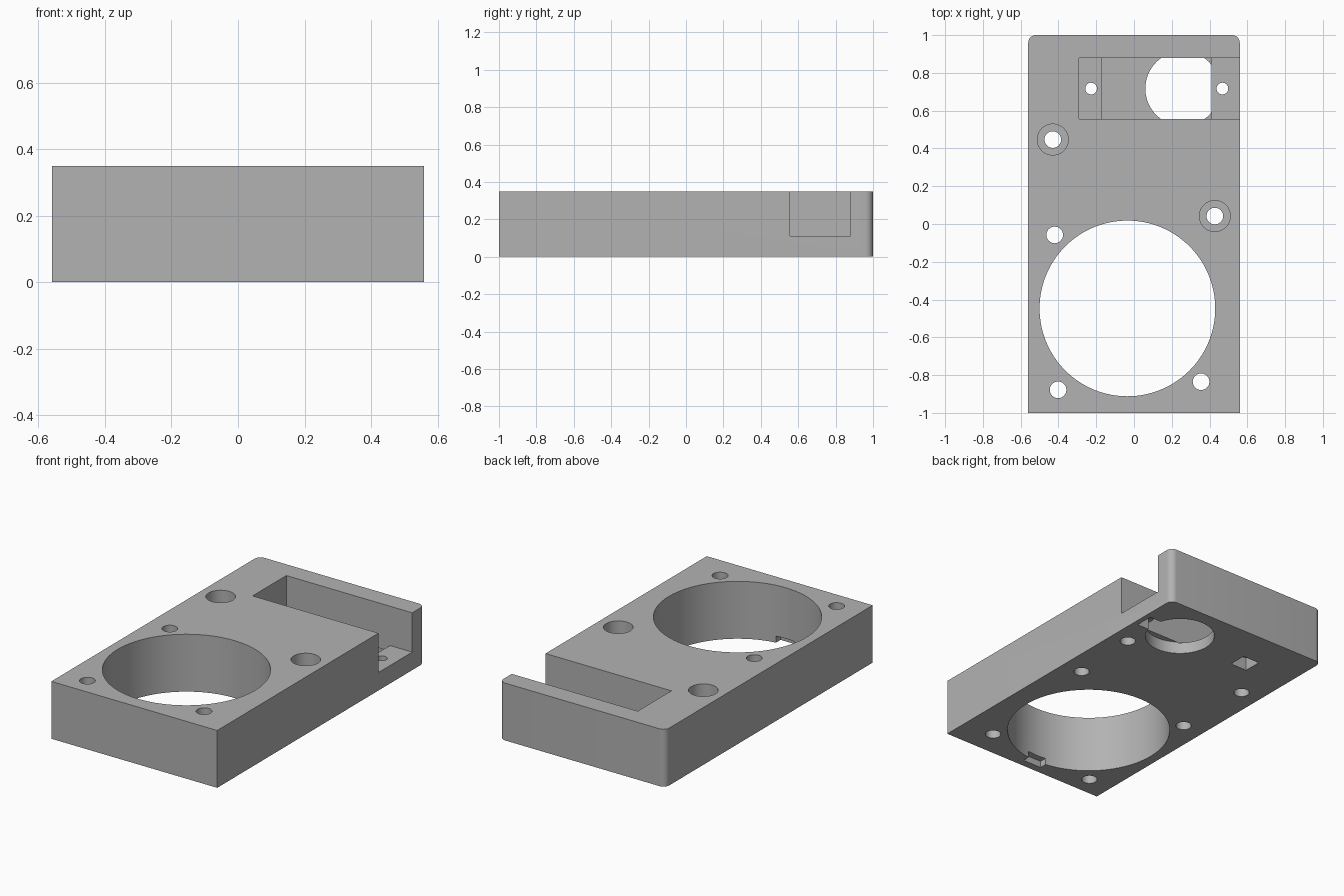
import bpy, bmesh, math
from mathutils import Matrix, Vector

old = bpy.data.objects.get("Cube")
if old:
    bpy.data.objects.remove(old, do_unlink=True)

HEIGHT = 0.35
TOP = 0.5      # cutters overshoot the upper face to here
UNDER = -0.1   # and the lower face to here

grey = bpy.data.materials.new("plain grey")
grey.use_nodes = True
grey.diffuse_color = (0.448, 0.448, 0.448, 1)
grey.node_tree.nodes["Principled BSDF"].inputs["Base Color"].default_value = grey.diffuse_color


def make_object(name, bm):
    bmesh.ops.recalc_face_normals(bm, faces=bm.faces)
    mesh = bpy.data.meshes.new(name)
    bm.to_mesh(mesh)
    bm.free()
    mesh.materials.append(grey)
    obj = bpy.data.objects.new(name, mesh)
    bpy.context.collection.objects.link(obj)
    return obj


def box(x0, x1, y0, y1, z0, z1):
    bm = bmesh.new()
    size = Matrix.Diagonal((x1 - x0, y1 - y0, z1 - z0, 1))
    middle = Matrix.Translation(((x0 + x1) / 2, (y0 + y1) / 2, (z0 + z1) / 2))
    bmesh.ops.create_cube(bm, size=1, matrix=middle @ size)
    return bm


def cylinder(x, y, radius, z0=UNDER, z1=TOP, segments=48):
    bm = bmesh.new()
    bmesh.ops.create_cone(bm, cap_ends=True, segments=segments, radius1=radius,
                          radius2=radius, depth=z1 - z0,
                          matrix=Matrix.Translation((x, y, (z0 + z1) / 2)))
    return bm


# Block with rounded back corners
bm = box(-0.56, 0.56, -1, 1, 0, HEIGHT)
back_edges = [e for e in bm.edges
              if all(v.co.y > 0.9 for v in e.verts)
              and abs(e.verts[0].co.z - e.verts[1].co.z) > 0.1]
bmesh.ops.bevel(bm, geom=back_edges, offset=0.04, segments=8, profile=0.5,
                affect='EDGES')
block = make_object("mounting_block", bm)


def cut(name, bm):
    """Subtract a shape from the block and discard the cutter."""
    cutter = make_object(name, bm)
    cutter.hide_render = True
    mod = block.modifiers.new(name, 'BOOLEAN')
    mod.operation = 'DIFFERENCE'
    mod.solver = 'EXACT'
    mod.object = cutter
    graph = bpy.context.evaluated_depsgraph_get()
    result = bpy.data.meshes.new_from_object(block.evaluated_get(graph))
    block.modifiers.clear()
    block.data = result
    bpy.data.objects.remove(cutter, do_unlink=True)


# Stepped pocket, open on the left side
bm = bmesh.new()
profile = [(-0.29, TOP), (-0.29, 0.11), (-0.17, 0.11), (-0.17, 0.07),
           (0.41, 0.07), (0.41, 0.11), (0.7, 0.11), (0.7, TOP)]
face = bm.faces.new([bm.verts.new((x, 0.555, z)) for x, z in profile])
side = bmesh.ops.extrude_face_region(bm, geom=[face])["geom"]
bmesh.ops.translate(bm, vec=Vector((0, 0.325, 0)),
                    verts=[v for v in side if isinstance(v, bmesh.types.BMVert)])
cut("stepped_pocket", bm)

# Round opening beneath the pocket
cut("pocket_opening", cylinder(0.258, 0.717, 0.198, UNDER, 0.075, 64))

# Pocket screw holes with square recesses underneath
for x, x0, x1 in ((-0.227, -0.285, -0.173), (0.468, 0.408, 0.527)):
    cut("nut_recess", box(x0, x1, 0.662, 0.773, UNDER, 0.08))
    cut("pocket_screw_hole", cylinder(x, 0.717, 0.031, segments=32))

# Large round opening
cx, cy = -0.035, -0.447
cut("large_opening", cylinder(cx, cy, 0.465, segments=128))

# Diagonal channel from the large opening to the front right corner
bm = box(0.3, 1.2, -0.15, 0.15, 0.175, TOP)
bm.transform(Matrix.Translation((cx, cy, 0)) @ Matrix.Rotation(math.radians(225), 4, 'Z'))
cut("corner_channel", bm)

# Small notch in the lower rim of the large opening
cut("rim_notch", box(cx - 0.063, cx + 0.063, -0.952, -0.8, UNDER, 0.04))

# Counterbored holes
for x, y in ((-0.43, 0.447), (0.428, 0.042)):
    cut("counterbore", cylinder(x, y, 0.082, 0.15))
    cut("bolt_hole", cylinder(x, y, 0.044, segments=32))

# Plain holes around the large opening
for x, y in ((-0.42, -0.058), (-0.402, -0.878), (0.355, -0.835)):
    cut("plain_hole", cylinder(x, y, 0.044, segments=32))

# Blind hole in the underside
cut("blind_hole", cylinder(0.45, 0.48, 0.044, UNDER, 0.2, 32))

# Smooth curved walls, sharp edges
bpy.ops.object.select_all(action='DESELECT')
block.select_set(True)
bpy.context.view_layer.objects.active = block
bpy.ops.object.shade_smooth_by_angle(angle=math.radians(30))
